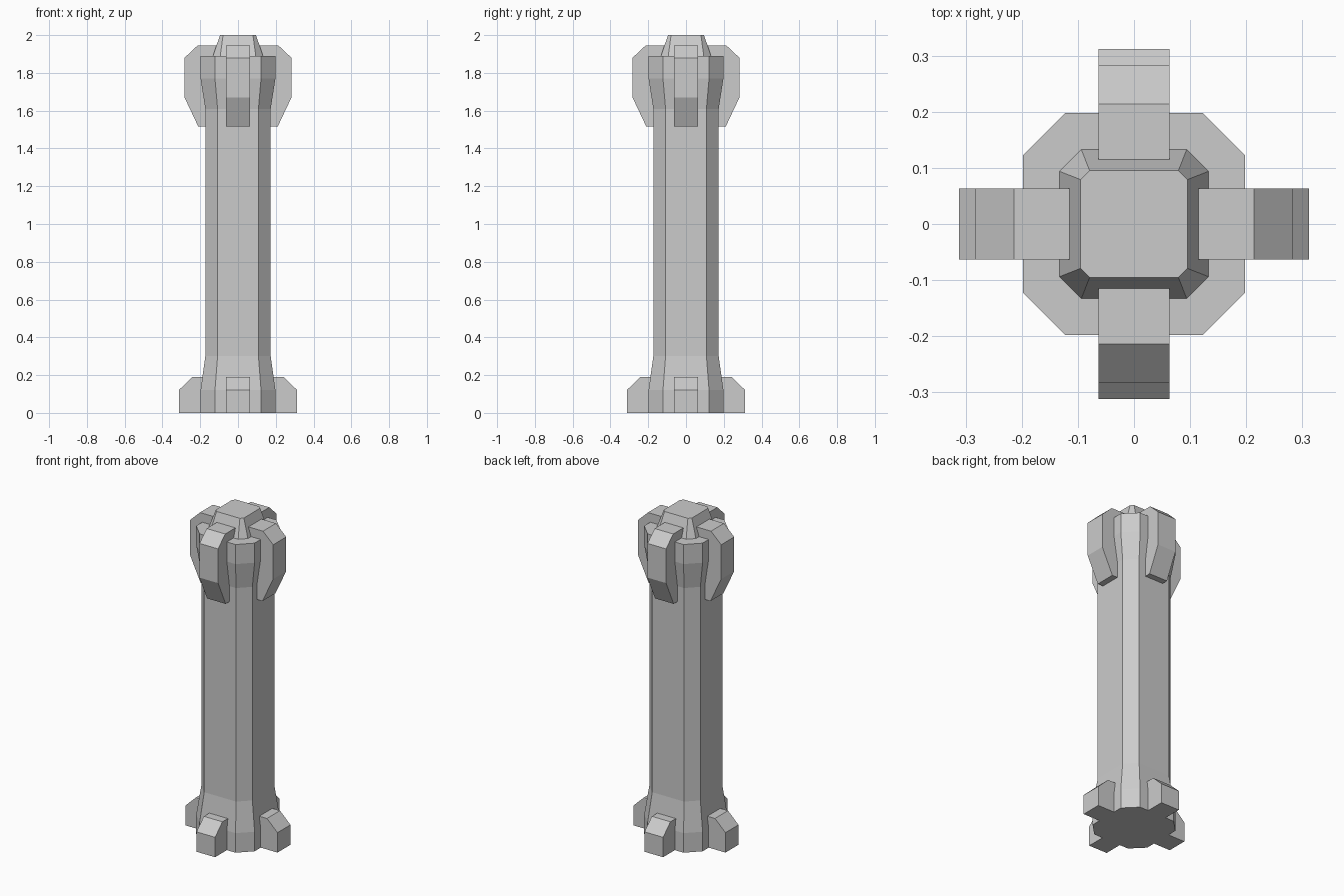
import bpy, bmesh
from math import pi
from mathutils import Matrix

if "Cube" in bpy.data.objects:
    bpy.data.objects.remove(bpy.data.objects["Cube"])


def make_object(name, bm):
    bmesh.ops.recalc_face_normals(bm, faces=bm.faces)
    mesh = bpy.data.meshes.new(name)
    bm.to_mesh(mesh)
    bm.free()
    obj = bpy.data.objects.new(name, mesh)
    bpy.context.collection.objects.link(obj)
    return obj


def octagon(h, f):
    """Chamfered square: half width h, half length f of each flat side."""
    return [(h, -f), (h, f), (f, h), (-f, h), (-h, f), (-h, -f), (-f, -h), (f, -h)]


def loft(name, rings):
    """Stack chamfered squares given as (z, half width, half flat)."""
    bm = bmesh.new()
    loops = [[bm.verts.new((x, y, z)) for x, y in octagon(h, f)] for z, h, f in rings]
    for a, b in zip(loops, loops[1:]):
        for i in range(8):
            j = (i + 1) % 8
            bm.faces.new((a[i], a[j], b[j], b[i]))
    bm.faces.new(loops[0][::-1])
    bm.faces.new(loops[-1])
    return make_object(name, bm)


def fins(name, profile, half_width):
    """Extrude an (outward, z) profile and repeat it on all four sides."""
    for k, side in enumerate(("right", "back", "left", "front")):
        bm = bmesh.new()
        face = bm.faces.new([bm.verts.new((r, -half_width, z)) for r, z in profile])
        ext = bmesh.ops.extrude_face_region(bm, geom=[face])
        verts = [v for v in ext["geom"] if isinstance(v, bmesh.types.BMVert)]
        bmesh.ops.translate(bm, verts=verts, vec=(0, 2 * half_width, 0))
        bmesh.ops.rotate(bm, verts=bm.verts, matrix=Matrix.Rotation(k * pi / 2, 3, 'Z'))
        make_object(f"{name}_{side}", bm)


# Shaft flaring at both ends, with a stepped cap on top
loft("column", [
    (0, 0.198, 0.122), (0.12, 0.198, 0.122), (0.30, 0.173, 0.108),
    (1.61, 0.173, 0.108), (1.77, 0.198, 0.122), (1.89, 0.198, 0.122),
    (1.89, 0.133, 0.094), (2.0, 0.095, 0.079),
])

# Brackets around the head
fins("head_bracket", [(0.115, 1.515), (0.21, 1.515), (0.283, 1.67),
                      (0.283, 1.88), (0.214, 1.945), (0.115, 1.945)], 0.063)

# Feet around the base
fins("foot", [(0.115, 0), (0.312, 0), (0.312, 0.122),
              (0.241, 0.19), (0.115, 0.19)], 0.063)
